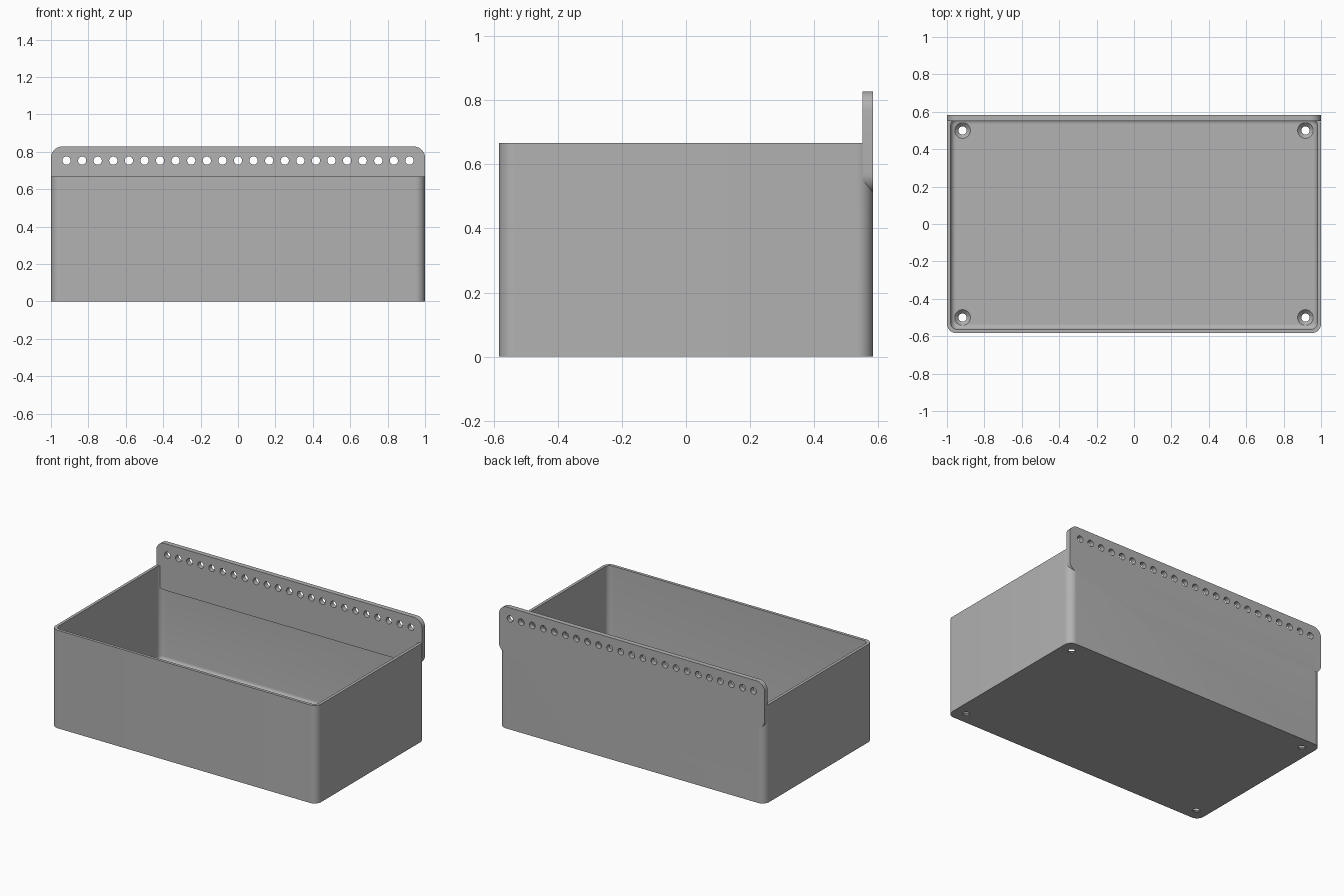
import bpy, bmesh, math
from mathutils import Matrix

old = bpy.data.objects.get("Cube")
if old:
    bpy.data.objects.remove(old, do_unlink=True)

HX, HY, H = 1.0, 0.5833, 0.667      # half width, half depth, height
WALL, FLOOR = 0.02, 0.025
PLATE_Y, PLATE_LOW, PLATE_TOP = 0.55, 0.51, 0.828
PITCH, HOLES, HOLE_R = 1 / 12, 23, 0.022

grey = bpy.data.materials.new("plain grey")
grey.use_nodes = True
colour = (0.445, 0.445, 0.445, 1)
grey.diffuse_color = colour
grey.node_tree.nodes["Principled BSDF"].inputs["Base Color"].default_value = colour


def finish(name, bm):
    bmesh.ops.recalc_face_normals(bm, faces=bm.faces)
    mesh = bpy.data.meshes.new(name)
    bm.to_mesh(mesh)
    bm.free()
    mesh.materials.append(grey)
    ob = bpy.data.objects.new(name, mesh)
    bpy.context.collection.objects.link(ob)
    return ob


def rounded_block(name, x, y, z, radius, axis, floor_round=0):
    """Block from (min, max) ranges, edges along one axis rounded."""
    bm = bmesh.new()
    bmesh.ops.create_cube(bm, size=1)
    for v in bm.verts:
        v.co = [r[0] if c < 0 else r[1] for c, r in zip(v.co, (x, y, z))]
    edges = [e for e in bm.edges
             if abs((e.verts[0].co - e.verts[1].co).normalized()[axis]) > 0.9]
    bmesh.ops.bevel(bm, geom=edges, offset=radius, segments=10,
                    profile=0.5, affect='EDGES')
    if floor_round:
        low = [e for e in bm.edges if all(abs(v.co.z - z[0]) < 1e-5 for v in e.verts)]
        bmesh.ops.bevel(bm, geom=low, offset=floor_round, segments=6,
                        profile=0.5, affect='EDGES')
    return finish(name, bm)


def boolean(target, other, operation):
    mod = target.modifiers.new(operation.title(), 'BOOLEAN')
    mod.operation, mod.solver, mod.object = operation, 'EXACT', other
    bpy.context.view_layer.objects.active = target
    bpy.ops.object.modifier_apply(modifier=mod.name)
    bpy.data.objects.remove(other, do_unlink=True)


# Open box with rounded upright corners and a filleted floor
box = rounded_block("storage_bin", (-HX, HX), (-HY, HY), (0, H), 0.05, 2)
cavity = rounded_block("cavity_cutter", (WALL - HX, HX - WALL), (WALL - HY, HY - WALL),
                       (FLOOR, H + 0.1), 0.035, 2, 0.028)
boolean(box, cavity, 'DIFFERENCE')

# Mounting plate along the back rim
plate = rounded_block("mounting_plate", (-HX, HX), (PLATE_Y, HY),
                      (PLATE_LOW, PLATE_TOP), 0.06, 1)
boolean(box, plate, 'UNION')

# Row of holes through the mounting plate
bm = bmesh.new()
turn = Matrix.Rotation(math.pi / 2, 4, 'X')
for i in range(HOLES):
    place = Matrix.Translation(((i - HOLES // 2) * PITCH, PLATE_Y, 0.753))
    bmesh.ops.create_cone(bm, cap_ends=True, segments=24, radius1=HOLE_R,
                          radius2=HOLE_R, depth=0.2, matrix=place @ turn)
boolean(box, finish("row_hole_cutter", bm), 'DIFFERENCE')

# Countersunk screw holes in the floor corners
for sx in (-1, 1):
    for sy in (-1, 1):
        bm = bmesh.new()
        profile = [(0, -0.1), (HOLE_R, -0.1), (HOLE_R, 0.005),
                   (0.042, FLOOR), (0.042, 0.06), (0, 0.06)]
        verts = [bm.verts.new((r, 0, z)) for r, z in profile]
        edges = [bm.edges.new(pair) for pair in zip(verts, verts[1:])]
        bmesh.ops.spin(bm, geom=verts + edges, cent=(0, 0, 0), axis=(0, 0, 1),
                       angle=math.tau, steps=32)
        bmesh.ops.remove_doubles(bm, verts=bm.verts, dist=1e-5)
        bmesh.ops.translate(bm, verts=bm.verts, vec=(sx * 11 * PITCH, sy * 0.5, 0))
        boolean(box, finish("screw_hole_cutter", bm), 'DIFFERENCE')

# Smooth curves, crisp edges
bpy.ops.object.select_all(action='DESELECT')
box.select_set(True)
bpy.context.view_layer.objects.active = box
bpy.ops.object.shade_smooth_by_angle(angle=math.radians(30))
